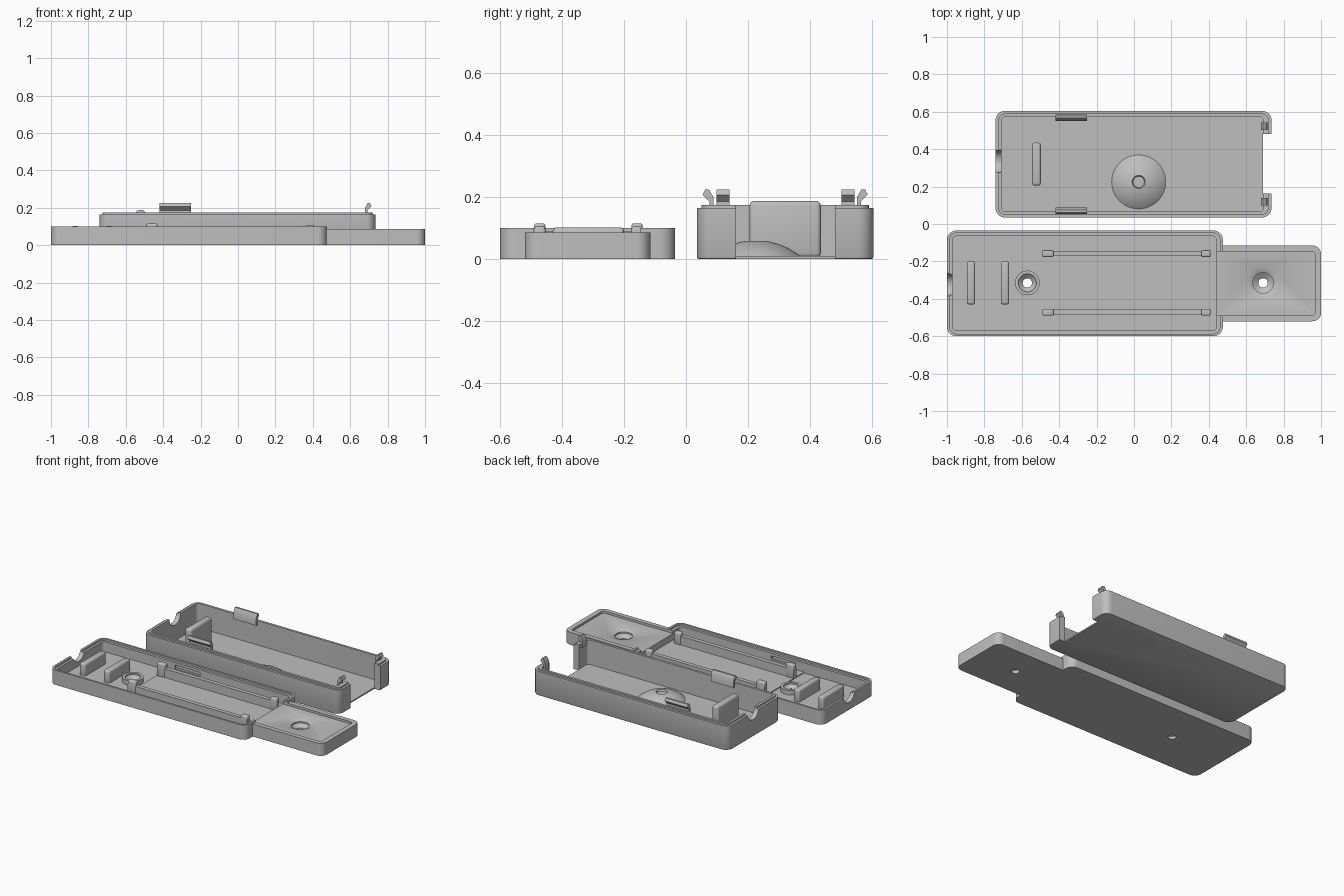
import bpy, bmesh, math
from mathutils import Vector

if "Cube" in bpy.data.objects:
    bpy.data.objects.remove(bpy.data.objects["Cube"])

grey = bpy.data.materials.new("plain grey")
grey.diffuse_color = (0.52, 0.52, 0.52, 1)
grey.use_nodes = True
grey.node_tree.nodes["Principled BSDF"].inputs["Base Color"].default_value = grey.diffuse_color


def finish(name, bm):
    bmesh.ops.recalc_face_normals(bm, faces=bm.faces)
    me = bpy.data.meshes.new(name)
    bm.to_mesh(me)
    bm.free()
    ob = bpy.data.objects.new(name, me)
    bpy.context.collection.objects.link(ob)
    me.materials.append(grey)
    return ob


def prism(name, pts, offset):
    """Extrude a closed 3D outline along an offset."""
    bm = bmesh.new()
    f = bm.faces.new([bm.verts.new(p) for p in pts])
    r = bmesh.ops.extrude_face_region(bm, geom=[f])
    vs = [g for g in r["geom"] if isinstance(g, bmesh.types.BMVert)]
    bmesh.ops.translate(bm, verts=vs, vec=offset)
    return finish(name, bm)


def slab(name, x0, x1, y0, y1, z0, z1, r, seg=8):
    """Rounded rectangle plate."""
    pts = []
    corners = [(x1 - r, y1 - r), (x0 + r, y1 - r), (x0 + r, y0 + r), (x1 - r, y0 + r)]
    for k, (cx, cy) in enumerate(corners):
        for i in range(seg + 1):
            a = math.pi / 2 * (k + i / seg)
            pts.append((cx + r * math.cos(a), cy + r * math.sin(a), z0))
    return prism(name, pts, (0, 0, z1 - z0))


def box(name, x0, x1, y0, y1, z0, z1, bevel=0):
    bm = bmesh.new()
    bmesh.ops.create_cube(bm, size=1)
    for v in bm.verts:
        v.co = Vector(((x0 + x1) / 2 + v.co.x * (x1 - x0),
                       (y0 + y1) / 2 + v.co.y * (y1 - y0),
                       (z0 + z1) / 2 + v.co.z * (z1 - z0)))
    if bevel:
        bmesh.ops.bevel(bm, geom=bm.edges[:], offset=bevel, segments=3,
                        profile=0.5, affect='EDGES')
    return finish(name, bm)


def lathe(name, x, y, profile, seg=40):
    """Closed solid turned around a vertical axis; the profile is (radius, z)."""
    bm = bmesh.new()
    rings = []
    for r, z in profile:
        rings.append([bm.verts.new((x + r * math.cos(2 * math.pi * i / seg),
                                    y + r * math.sin(2 * math.pi * i / seg), z))
                      for i in range(seg)])
    for a, b in zip(rings, rings[1:]):
        for i in range(seg):
            j = (i + 1) % seg
            bm.faces.new((a[i], a[j], b[j], b[i]))
    bm.faces.new(rings[0])
    bm.faces.new(rings[-1])
    return finish(name, bm)


def combine(ob, tool, op='DIFFERENCE'):
    m = ob.modifiers.new("b", 'BOOLEAN')
    m.operation, m.solver, m.object = op, 'EXACT', tool
    bpy.context.view_layer.objects.active = ob
    bpy.ops.object.modifier_apply(modifier=m.name)
    bpy.data.objects.remove(tool, do_unlink=True)


def cable_notch(ob, x, y, z):
    pts = [(x - 0.05, y + 0.06 * math.cos(a), z + 0.06 * math.sin(a))
           for a in (2 * math.pi * i / 32 for i in range(32))]
    combine(ob, prism("cutter", pts, (0.1, 0, 0)))


# Base tray with the mounting tongue
tray = slab("base_tray", -1, 0.475, -0.6, -0.035, 0, 0.1, 0.05)
combine(tray, slab("tongue", 0.40, 1, -0.52, -0.115, 0, 0.085, 0.045), 'UNION')
combine(tray, slab("cutter", -0.985, 0.46, -0.587, -0.048, 0.088, 0.2, 0.037))
combine(tray, slab("cutter", -0.97, 0.44, -0.57, -0.065, 0.02, 0.2, 0.02))
combine(tray, slab("cutter", 0.41, 0.967, -0.49, -0.147, 0.07, 0.2, 0.015))
cable_notch(tray, -0.99, -0.325, 0.11)
for y0, y1 in ((-0.07, -0.05), (-0.585, -0.565)):      # clip pockets
    combine(tray, box("cutter", -0.43, -0.24, y0, y1, 0.045, 0.07))

# Countersunk screw holes, one in a raised boss
combine(tray, lathe("boss", -0.57, -0.315, [(0.066, 0.01), (0.066, 0.05)]), 'UNION')
combine(tray, lathe("cutter", -0.57, -0.315,
                    [(0.025, -0.1), (0.025, 0.02), (0.048, 0.04), (0.048, 0.2)]))
combine(tray, lathe("cutter", 0.69, -0.315,
                    [(0.025, -0.1), (0.025, 0.025), (0.055, 0.045),
                     (0.055, 0.055), (0.088, 0.0701), (0.088, 0.2)]))

# Raised floor of the middle bay
box("bay_floor", -0.49, 0.445, -0.572, -0.063, 0.015, 0.026)

# Support ribs, rails and rail hooks
for i, x in enumerate((-0.872, -0.69)):
    box(f"tray_rib_{i}", x - 0.022, x + 0.022, -0.43, -0.2, 0.01, 0.102, 0.012)
for i, s in enumerate((-1, 1)):
    y = -0.315 + s * 0.157
    box(f"rail_{i}", -0.49, 0.41, y - 0.014, y + 0.014, 0.01, 0.085)
    for j, (x0, x1) in enumerate(((-0.49, -0.43), (0.36, 0.41))):
        box(f"rail_hook_{i}_{j}", x0, x1, y - 0.018, y + 0.018, 0.02, 0.115 - 0.01 * j, 0.008)

# Deep cover
cover = slab("cover", -0.74, 0.735, 0.035, 0.605, 0, 0.165, 0.05)
bm = bmesh.new()
bm.from_mesh(cover.data)
low = [e for e in bm.edges if all(v.co.z < 0.001 for v in e.verts)]
bmesh.ops.bevel(bm, geom=low, offset=0.007, segments=2, profile=0.5, affect='EDGES')
bm.to_mesh(cover.data)
bm.free()
combine(cover, slab("lip", -0.725, 0.72, 0.05, 0.59, 0.1, 0.175, 0.037), 'UNION')
combine(cover, slab("cutter", -0.708, 0.692, 0.066, 0.574, 0.009, 0.4, 0.022))
combine(cover, box("cutter", 0.69, 0.9, 0.162, 0.48, -0.1, 0.4))
cable_notch(cover, -0.73, 0.335, 0.175)

# Rib and dome inside the cover
box("cover_rib", -0.545, -0.498, 0.205, 0.435, 0.005, 0.187, 0.014)
R, h, a = 0.228, 0.052, 0.145
dome = []
for i in range(9):
    r = a + (0.035 - a) * i / 8
    dome.append((r, 0.0085 + math.sqrt(R * R - r * r) - (R - h)))
lathe("dome", 0.025, 0.225, [(a, 0.005)] + dome + [(0.030, 0.047), (0.001, 0.047)], 48)

# Snap clips on the long sides (profile is outward distance, height)
clip = [(0, 0.15), (0.012, 0.15), (0.012, 0.185), (0.034, 0.207),
        (0.026, 0.225), (0.014, 0.225), (0, 0.2)]
for i, s in enumerate((-1, 1)):
    y = 0.32 + s * 0.232
    prism(f"side_clip_{i}", [(-0.42, y + s * d, z) for d, z in clip], (0.17, 0, 0))

# Snap hooks at the open end
for i, y in enumerate((0.098, 0.502)):
    prism(f"end_hook_{i}", [(0.68 + d, y, z) for d, z in clip], (0, 0.042, 0))

# Smooth rounded surfaces, keep edges crisp
for ob in list(bpy.context.scene.objects):
    bpy.ops.object.select_all(action='DESELECT')
    ob.select_set(True)
    bpy.context.view_layer.objects.active = ob
    bpy.ops.object.shade_smooth_by_angle(angle=math.radians(30))
